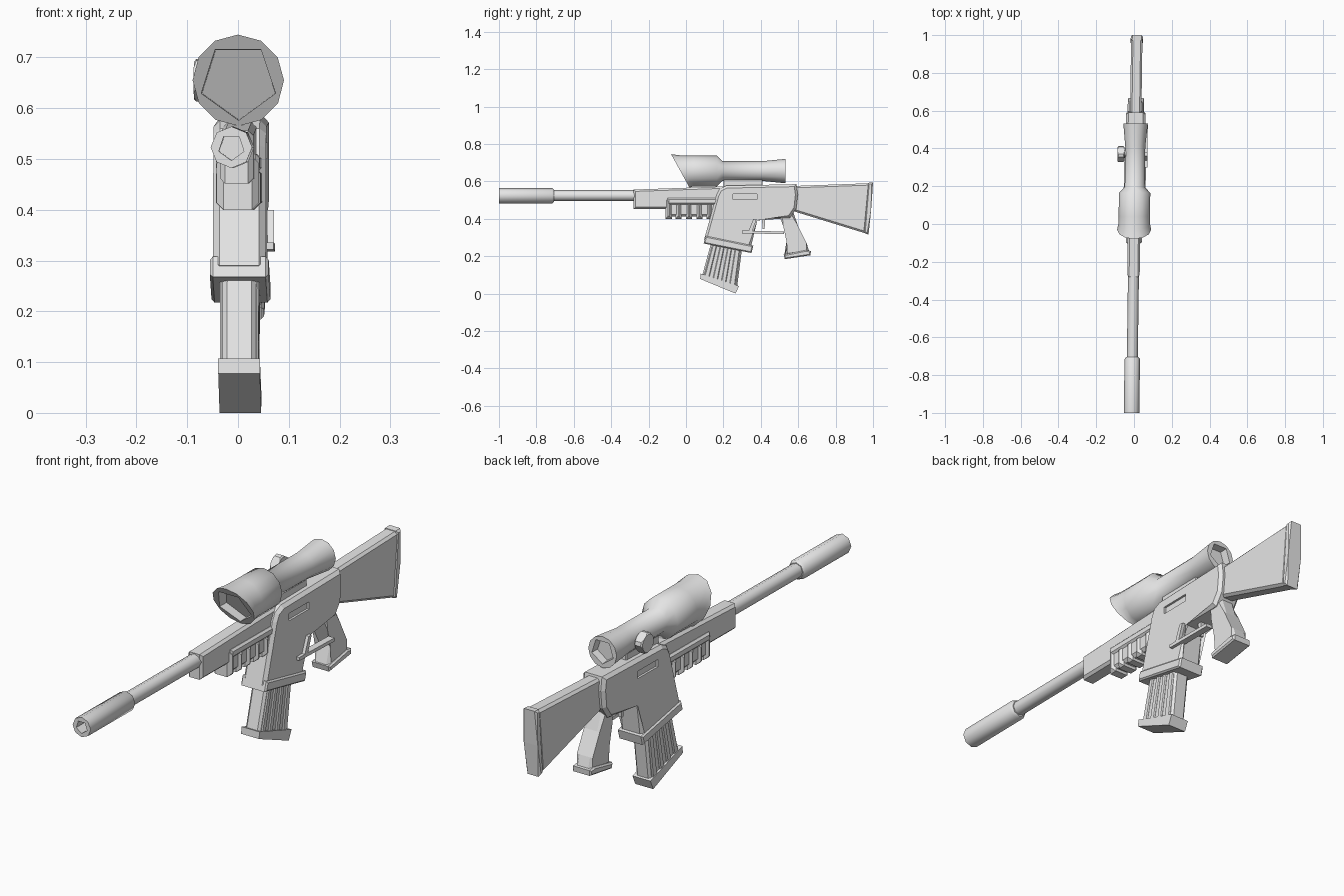
import bpy, bmesh, math

if "Cube" in bpy.data.objects:
    bpy.data.objects.remove(bpy.data.objects["Cube"])

grey = bpy.data.materials.new("plain_grey")
grey.diffuse_color = (0.8, 0.8, 0.8, 1)
grey.use_nodes = True
grey.node_tree.nodes["Principled BSDF"].inputs["Base Color"].default_value = grey.diffuse_color
smooth = []


def finish(name, bm):
    """Turn a bmesh into an object, with the whole model's slight sideways skew."""
    for v in bm.verts:
        v.co.x += 0.014 * v.co.y + 0.001
    bmesh.ops.recalc_face_normals(bm, faces=bm.faces)
    me = bpy.data.meshes.new(name)
    bm.to_mesh(me)
    bm.free()
    me.materials.append(grey)
    ob = bpy.data.objects.new(name, me)
    bpy.context.collection.objects.link(ob)
    return ob


def slab(name, profile, half, chamfer=0.0, x=0.0):
    """Side profile (y, z) extruded across x, with chamfered side rims."""
    bm = bmesh.new()
    sides = [[bm.verts.new((x + s * half, y, z)) for y, z in profile] for s in (-1, 1)]
    caps = [bm.faces.new(s) for s in sides]
    n = len(profile)
    for i in range(n):
        j = (i + 1) % n
        bm.faces.new((sides[0][i], sides[0][j], sides[1][j], sides[1][i]))
    if chamfer:
        rim = [e for c in caps for e in c.edges]
        bmesh.ops.bevel(bm, geom=rim, offset=chamfer, segments=1, affect='EDGES')
    return finish(name, bm)


def box(name, y0, y1, z0, z1, half, chamfer=0.0, x=0.0):
    return slab(name, [(y0, z0), (y1, z0), (y1, z1), (y0, z1)], half, chamfer, x)


def tube(name, rings, cz, n, phase=0.0, shade=True):
    """Rings of (y, radius, slant) along y, capped at both ends."""
    bm = bmesh.new()
    loops = []
    for y, r, slant in rings:
        loop = []
        for i in range(n):
            a = phase + math.tau * i / n
            dz = r * math.sin(a)
            loop.append(bm.verts.new((r * math.cos(a), y - slant * dz, cz + dz)))
        loops.append(loop)
    for a, b in zip(loops, loops[1:]):
        for i in range(n):
            j = (i + 1) % n
            bm.faces.new((a[i], a[j], b[j], b[i]))
    bm.faces.new(loops[0])
    bm.faces.new(loops[-1])
    ob = finish(name, bm)
    if shade:
        smooth.append(ob)
    return ob


def cut(ob, cutter):
    """Subtract the cutter, then remove it."""
    mod = ob.modifiers.new("cut", 'BOOLEAN')
    mod.operation, mod.object, mod.solver = 'DIFFERENCE', cutter, 'EXACT'
    dg = bpy.context.evaluated_depsgraph_get()
    me = bpy.data.meshes.new_from_object(ob.evaluated_get(dg))
    ob.modifiers.clear()
    ob.data = me
    bpy.data.objects.remove(cutter)


FIVE = math.radians(54)

# Muzzle sleeve with a five-sided bore, and barrel
sleeve = tube("muzzle_sleeve", [(-1, .041, 0), (-.715, .041, 0), (-.705, .033, 0)], .523, 8)
cut(sleeve, tube("bore", [(-1.05, .026, 0), (-.93, .026, 0)], .523, 5, FIVE, False))
tube("barrel", [(-.72, .029, 0), (-.25, .029, 0)], .524, 8)

# Handguard with a ribbed lower half
slab("upper_handguard", [(-.28, .452), (.24, .452), (.24, .574), (-.28, .556)], .033, .01)
box("lower_handguard", -.09, .2, .412, .51, .035, .012)
box("handguard_front_band", -.11, -.075, .40, .505, .042, .014)
box("handguard_top_band", -.10, .2, .475, .51, .043, .008)
for i in range(4):
    y = -.055 + i * .055
    box("handguard_rib", y, y + .032, .40, .485, .044, .014)

# Receiver with a shallow slot in each side
receiver = slab("receiver", [(.216, .577), (.59, .585), (.598, .53), (.59, .455), (.555, .404),
                             (.37, .404), (.345, .24), (.097, .29), (.163, .527), (.18, .56)],
                .052, .013)
for s in (-1, 1):
    cut(receiver, box("slot", .25, .38, .502, .532, .012, 0, s * .055))

# Magazine well collar, magazine, side ribs and floor plate
slab("magazine_collar", [(.105, .308), (.36, .256), (.35, .217), (.094, .268)], .058, .006)
TOP, BOT = ((.142, .30), (.302, .26)), ((.085, .09), (.272, .025))


def across(edge, t):
    return tuple(a + (b - a) * t for a, b in zip(*edge))


slab("magazine", [TOP[0], TOP[1], BOT[1], BOT[0]], .033, .009)
for t0, t1 in ((.06, .2), (.3, .44), (.54, .68), (.78, .94)):
    slab("magazine_rib", [across(TOP, t0), across(TOP, t1), across(BOT, t1), across(BOT, t0)],
         .038, .004)
slab("magazine_floor_plate", [(.078, .107), (.283, .04), (.265, 0), (.076, .078)], .041)

# Trigger and the guard bar on the right side
slab("trigger", [(.405, .41), (.425, .41), (.42, .345), (.41, .345)], .008)
slab("guard_bar", [(.30, .322), (.525, .318), (.525, .332), (.355, .335), (.378, .40),
                   (.36, .40), (.335, .336), (.30, .336)], .014, 0, .051)

# Pistol grip and its base plate
slab("grip", [(.50, .415), (.575, .43), (.60, .36), (.645, .27), (.66, .22), (.525, .20),
              (.55, .28), (.52, .36)], .036, .012)
slab("grip_base_plate", [(.522, .208), (.64, .232), (.668, .228), (.666, .205), (.528, .184)],
     .043, .006)

# Stock and butt plate
slab("stock", [(.57, .575), (.985, .59), (.96, .322), (.57, .442)], .03, .01)
slab("butt_plate", [(.972, .592), (1, .594), (.99, .45), (.976, .315), (.95, .325)], .032, .008)

# Scope with slanted hood, hollow at both ends
scope = tube("scope", [(-.03, .09, .55), (0, .084, .35), (.04, .083, 0), (.165, .083, 0),
                       (.195, .053, 0), (.41, .053, 0), (.532, .065, 0)], .655, 12)
cut(scope, tube("front_hollow", [(-.12, .079, .55), (.015, .076, .5)], .653, 5, FIVE, False))
cut(scope, tube("rear_hollow", [(.50, .048, 0), (.58, .056, 0)], .657, 5, FIVE, False))
box("scope_mount", .2, .41, .565, .62, .022, .004)

# Adjusting knob on the left of the scope: stem and lobed wheel
for name, x, half, r in (("knob_stem", -.06, .02, .02), ("knob_wheel", -.075, .018, .042)):
    ring = []
    for i in range(16):
        a = math.tau * i / 16
        rr = r if i % 4 < 2 else r * .85
        ring.append((.37 + rr * math.cos(a), .655 + rr * math.sin(a)))
    slab(name, ring, half, .005)
    knob = bpy.data.objects[name]
    for v in knob.data.vertices:
        v.co.x += x

# Smooth the round parts, keeping their edges sharp
for ob in smooth:
    try:
        ob.name
    except ReferenceError:
        continue
    ob.select_set(True)
    bpy.context.view_layer.objects.active = ob
bpy.ops.object.shade_smooth_by_angle(angle=math.radians(50))
